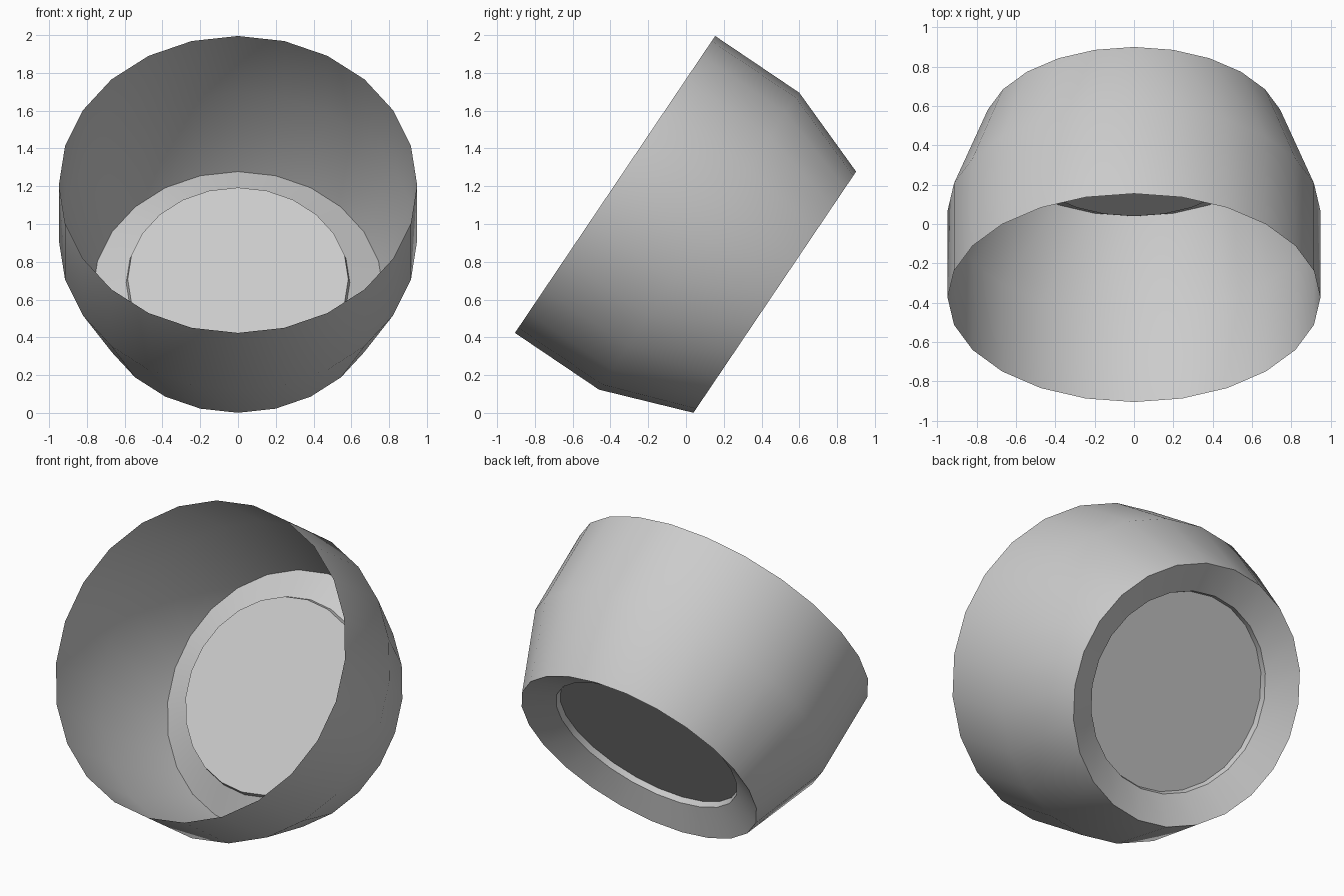
import bpy, bmesh, math

if "Cube" in bpy.data.objects:
    bpy.data.objects.remove(bpy.data.objects["Cube"])

SIDES = 24
# Thin-shell profile (radius, height) from the rim down to the raised floor
PROFILE = [(0.948, 1.02), (0.948, 0.483), (0.77, 0.0), (0.592, 0.09), (0.584, 0.125)]


def ring(bm, radius, height):
    return [bm.verts.new((radius * math.cos(2 * math.pi * i / SIDES),
                          radius * math.sin(2 * math.pi * i / SIDES), height))
            for i in range(SIDES)]


# Open tub: slanted lower wall, straight upper wall, recessed foot
bm = bmesh.new()
rings = [ring(bm, r, h) for r, h in PROFILE]
for a, b in zip(rings, rings[1:]):
    for i in range(SIDES):
        j = (i + 1) % SIDES
        bm.faces.new((a[i], b[i], b[j], a[j]))

# Floor disc
bm.faces.new(list(reversed(rings[-1])))

mesh = bpy.data.meshes.new("bowl")
bm.to_mesh(mesh)
bm.free()
bowl = bpy.data.objects.new("bowl", mesh)
bpy.context.collection.objects.link(bowl)

# Tip the bowl so its mouth faces forward and up, resting on its foot edge
bowl.rotation_euler = (math.radians(56), 0, 0)
bowl.location = (0, 0.47, 0.639)

bpy.context.view_layer.objects.active = bowl
bowl.select_set(True)
bpy.ops.object.shade_smooth_by_angle(angle=math.radians(35))
